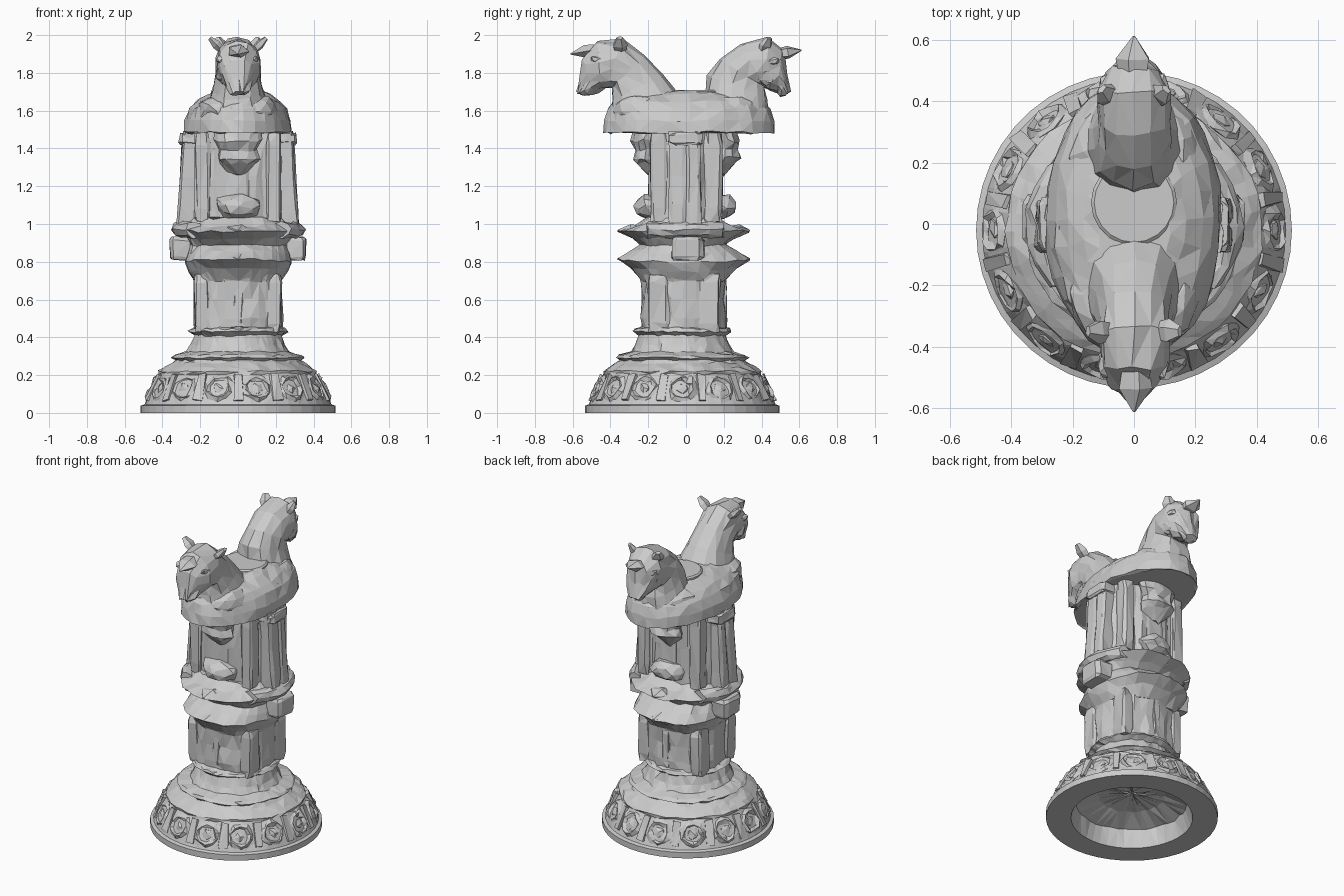
import bpy, bmesh, math, random
from mathutils import Matrix, Vector, Euler

if "Cube" in bpy.data.objects:
    bpy.data.objects.remove(bpy.data.objects["Cube"])

random.seed(7)
TAU = math.tau


def finish(name, bm, jit=0.0):
    """Recalculate normals, chip the surface a little, link as flat-shaded object."""
    for v in bm.verts:
        if v.co.z > 0.06:
            v.co += Vector([random.uniform(-jit, jit) for _ in range(3)])
    bmesh.ops.recalc_face_normals(bm, faces=bm.faces)
    if jit:
        bmesh.ops.triangulate(bm, faces=[f for f in bm.faces if len(f.verts) == 4])
    me = bpy.data.meshes.new(name)
    bm.to_mesh(me)
    bm.free()
    ob = bpy.data.objects.new(name, me)
    bpy.context.collection.objects.link(ob)
    return ob


def loft(name, rings, jit=0.0):
    """Skin a list of equal-length point rings and cap both ends."""
    bm = bmesh.new()
    rows = [[bm.verts.new(p) for p in r] for r in rings]
    n = len(rows[0])
    for a, b in zip(rows, rows[1:]):
        for i in range(n):
            j = (i + 1) % n
            bm.faces.new((a[i], a[j], b[j], b[i]))
    bm.faces.new(rows[0])
    bm.faces.new(rows[-1])
    return finish(name, bm, jit)


def oval(rx, ry, z, cy=0.0, n=28, p=1.0, flute=0.0, arch=0.0):
    """Horizontal superellipse ring; p < 1 squares it, flute adds grooves, arch lifts the middle."""
    pts = []
    for i in range(n):
        t = TAU * i / n
        c, s = math.cos(t), math.sin(t)
        k = 1 - flute * (i % 4 == 2)
        pts.append((k * rx * math.copysign(abs(c) ** p, c),
                    cy + k * ry * math.copysign(abs(s) ** p, s), z + arch * s * s))
    return pts


def block(name, c, size, jit=0.006):
    x, y, z = size[0] / 2, size[1] / 2, size[2] / 2
    def ring(k, h):
        return [(c[0] + a * x * k, c[1] + b * y * k, c[2] + h * z)
                for a, b in ((-1, -.7), (-.7, -1), (.7, -1), (1, -.7), (1, .7), (.7, 1), (-.7, 1), (-1, .7))]
    return loft(name, [ring(.85, -1), ring(1, -.7), ring(1, .7), ring(.85, 1)], jit)


def ball(name, c, r, jit=0.006, sub=2, rot=(0, 0, 0)):
    bm = bmesh.new()
    m = Matrix.Translation(c) @ Euler(rot).to_matrix().to_4x4() @ Matrix.Diagonal((*r, 1))
    bmesh.ops.create_icosphere(bm, subdivisions=sub, radius=1, matrix=m)
    return finish(name, bm, jit)


def spike(name, a, b, r, flat=1.0, tip=.12):
    """Five-sided tapered point from a to b (ears and forelocks)."""
    a, b = Vector(a), Vector(b)
    q = (b - a).to_track_quat('Z', 'Y')
    def ring(c, k):
        return [c + q @ Vector((k * math.cos(TAU * i / 5), k * flat * math.sin(TAU * i / 5), 0)) for i in range(5)]
    return loft(name, [ring(a, r * .8), ring(a.lerp(b, .45), r), ring(b, r * tip)])


# Bell base with a shallow recess underneath
bell = [(.01, .17), (.2, .155), (.335, .11), (.365, 0), (.515, 0), (.515, .038), (.495, .045),
        (.475, .1), (.442, .165), (.415, .205), (.418, .22), (.39, .24), (.35, .265), (.33, .278),
        (.352, .292), (.335, .305), (.275, .322), (.25, .36), (.23, .41), (.262, .43), (.25, .445), (.22, .455)]
loft("bell_base", [oval(r, r, z, -.02, 44) for r, z in bell], .006)

# Rosette medallions and dividers around the bell
N = 14
for i in range(N):
    a = TAU * (i + .5) / N - math.pi / 2
    place = (Matrix.Translation((0, -.02, 0)) @ Matrix.Rotation(a, 4, 'Z') @
             Matrix.Translation((.452, 0, .127)) @ Matrix.Rotation(math.radians(65), 4, 'Y'))
    bm = bmesh.new()
    R, r, n, m = .062, .02, 10, 4
    g = [[bm.verts.new(place @ Vector(((R + r * math.cos(TAU * k / m)) * math.cos(TAU * j / n),
                                       (R + r * math.cos(TAU * k / m)) * math.sin(TAU * j / n),
                                       .8 * r * math.sin(TAU * k / m)))) for k in range(m)] for j in range(n)]
    for j in range(n):
        for k in range(m):
            bm.faces.new((g[j][k], g[(j + 1) % n][k], g[(j + 1) % n][(k + 1) % m], g[j][(k + 1) % m]))
    finish("rosette_ring", bm, .008)
    bm = bmesh.new()
    bmesh.ops.create_icosphere(bm, subdivisions=1, radius=1,
                               matrix=place @ Matrix.Diagonal((.036, .036, .02, 1)))
    finish("rosette_heart", bm, .007)
    bm = bmesh.new()
    a += math.pi / N
    bmesh.ops.create_cube(bm, size=1, matrix=Matrix.Translation((0, -.02, 0)) @ Matrix.Rotation(a, 4, 'Z') @
                          Matrix.Translation((.45, 0, .13)) @ Matrix.Rotation(math.radians(-25), 4, 'Y') @
                          Matrix.Diagonal((.032, .045, .15, 1)))
    finish("rosette_divider", bm, .008)

# Lower shaft flaring into the two pointed ledges
low = [(.232, .222, .44), (.235, .225, .5), (.23, .218, .6), (.235, .222, .7), (.25, .245, .75)]
loft("lower_shaft", [oval(x, y, z, -.015, 32, .78, .035) for x, y, z in low], .007)
loft("lower_ledge", [oval(x, y, z, -.012, 28, p, 0, h) for x, y, z, p, h in
                     ((.235, .22, .7, .8, .0), (.26, .28, .75, .85, .02), (.282, .35, .797, .88, .016),
                      (.272, .28, .845, .85, .012), (.25, .21, .9, .8, 0))], .008)
loft("upper_ledge", [oval(x, y, z, -.012, 28, p) for x, y, z, p in
                     ((.25, .21, .88, .8), (.285, .265, .925, .85), (.31, .35, .962, .9),
                      (.28, .25, .99, .85), (.24, .19, 1.03, .8))], .009)

# Upper shaft
loft("upper_shaft", [oval(x, y, z, 0, 32, .6, .06) for x, y, z in
                     ((.25, .185, .98), (.25, .185, 1.1), (.245, .185, 1.25), (.24, .185, 1.4), (.24, .18, 1.49))], .007)

# Side strips with scrolls and hanging blocks
for s in (-1, 1):
    loft("side_strip", [[(s * (x + dx), y, z) for dx, y in
                         ((-.1, -.09), (-.012, -.09), (0, -.07), (0, -.02), (-.01, 0), (0, .02), (0, .06), (-.012, .08), (-.1, .08))]
                        for x, z in ((.325, .98), (.318, 1.1), (.305, 1.25), (.298, 1.4), (.288, 1.49))], .005)
    block("strip_cap", (s * .255, 0, 1.452), (.115, .18, .06))
    # Rounded roll bending around the shaft side
    loft("side_scroll", [[(s * (.31 - 1.9 * y * y + .045 * math.cos(TAU * k / 8)), y - .005,
                           .97 + .042 * math.sin(TAU * k / 8)) for k in range(8)]
                         for y in (-.2, -.13, -.06, 0, .06, .13, .2)], .007)
    block("hanging_block", (s * .3, .01, .87), (.12, .17, .125), .005)
    for z, w in ((1.53, .19), (1.57, .16), (1.61, .14)):
        block("flank_ridge", (s * (.264 - (z - 1.53) * .35), .01, z), (.022, w, .018), .004)

# Front and back ornaments on the upper and lower shaft
for s in (-1, 1):
    ball("shaft_knob", (0, s * .18, 1.09), (.12, .095, .07), .012)
    loft("bust_bracket", [oval(x, .07, z, s * y, 12) for x, y, z in
                          ((.05, .13, 1.26), (.09, .19, 1.32), (.11, .215, 1.35), (.1, .205, 1.39),
                           (.13, .22, 1.44), (.13, .2, 1.5))], .01)
    block("centre_rib", (0, s * .175, 1.2), (.12, .04, .24), .006)
    block("low_rib", (0, s * .205 - .01, .58), (.05, .04, .26), .005)
    for x in (-.19, .19):
        block("corner_panel", (x, s * .145, 1.25), (.08, .085, .48), .007)
        block("low_corner_panel", (x, s * .135 - .01, .58), (.08, .11, .3), .007)
    for z in (.965, .815):
        spike("ledge_tip", (0, s * .24, z), (0, s * .35 - .012, z), .07, .5)

# Boat-shaped double animal body with flat underside
loft("twin_body", [oval(x, y, z, .015, 30, p) for x, y, z, p in
                   ((.27, .44, 1.482, .95), (.285, .455, 1.486, .95), (.278, .447, 1.55, .95), (.26, .428, 1.61, .95),
                    (.22, .393, 1.65, .95), (.165, .34, 1.685, 1), (.12, .25, 1.702, 1))], .008)
loft("saddle_disc", [oval(r, r, z, .07, 20) for r, z in ((.14, 1.66), (.14, 1.702), (.13, 1.71))])


def head(name, s, secs, ears, horn, eye):
    """Neck and head skinned through (top y, top z, bottom y, bottom z, half width)."""
    rings = []
    n = 14
    for ty, tz, by, bz, w in secs:
        c, h = Vector((0, (ty + by) / 2, (tz + bz) / 2)), Vector((0, (ty - by) / 2, (tz - bz) / 2))
        ring = []
        for i in range(n):
            t = TAU * i / n
            p = c + h * math.cos(t) + Vector((w * math.copysign(abs(math.sin(t)) ** .8, math.sin(t)), 0, 0))
            ring.append((p.x, s * p.y, p.z))
        rings.append(ring)
    loft(name + "_head", rings, .008)
    spike(name + "_forelock", (0, s * horn[0], horn[1]), (0, s * .612, horn[2]), .06, .6, .08)
    for x in (-1, 1):
        (ax, ay, az), (bx, by, bz) = ears
        spike(name + "_ear", (x * ax, s * ay, az), (x * bx, s * by, bz), .042, .6, .45)
        ball(name + "_brow", (x * .088, s * eye[0], eye[1]), (.028, .05, .025), .005, 1)
        ball(name + "_cheek", (x * .08, s * (eye[0] - .03), eye[1] - .075), (.035, .06, .055), .006, 1)
        # Shoulder muscle beside the neck
        ball(name + "_shoulder", (x * .12, s * .26, 1.6), (.085, .14, .08), .008, 2, (0, 0, x * s * .4))


head("front", -1,
     [(.03, 1.68, .41, 1.54, .17), (.12, 1.78, .395, 1.66, .135), (.22, 1.885, .395, 1.72, .118),
      (.33, 1.975, .42, 1.715, .115), (.47, 1.965, .455, 1.70, .112), (.55, 1.875, .485, 1.69, .08),
      (.565, 1.77, .51, 1.68, .06), (.58, 1.70, .545, 1.678, .035)],
     ((.085, .35, 1.92), (.15, .35, 1.985)), (.47, 1.925, 1.9), (.46, 1.87))
head("back", 1,
     [(.10, 1.67, .45, 1.54, .17), (.115, 1.79, .435, 1.66, .13), (.18, 1.875, .42, 1.72, .118),
      (.29, 1.955, .425, 1.715, .118), (.43, 1.99, .445, 1.70, .115), (.515, 1.92, .48, 1.69, .09),
      (.53, 1.80, .5, 1.68, .065), (.55, 1.70, .525, 1.68, .04)],
     ((.075, .41, 1.92), (.105, .44, 1.985)), (.48, 1.9, 1.92), (.45, 1.86))
